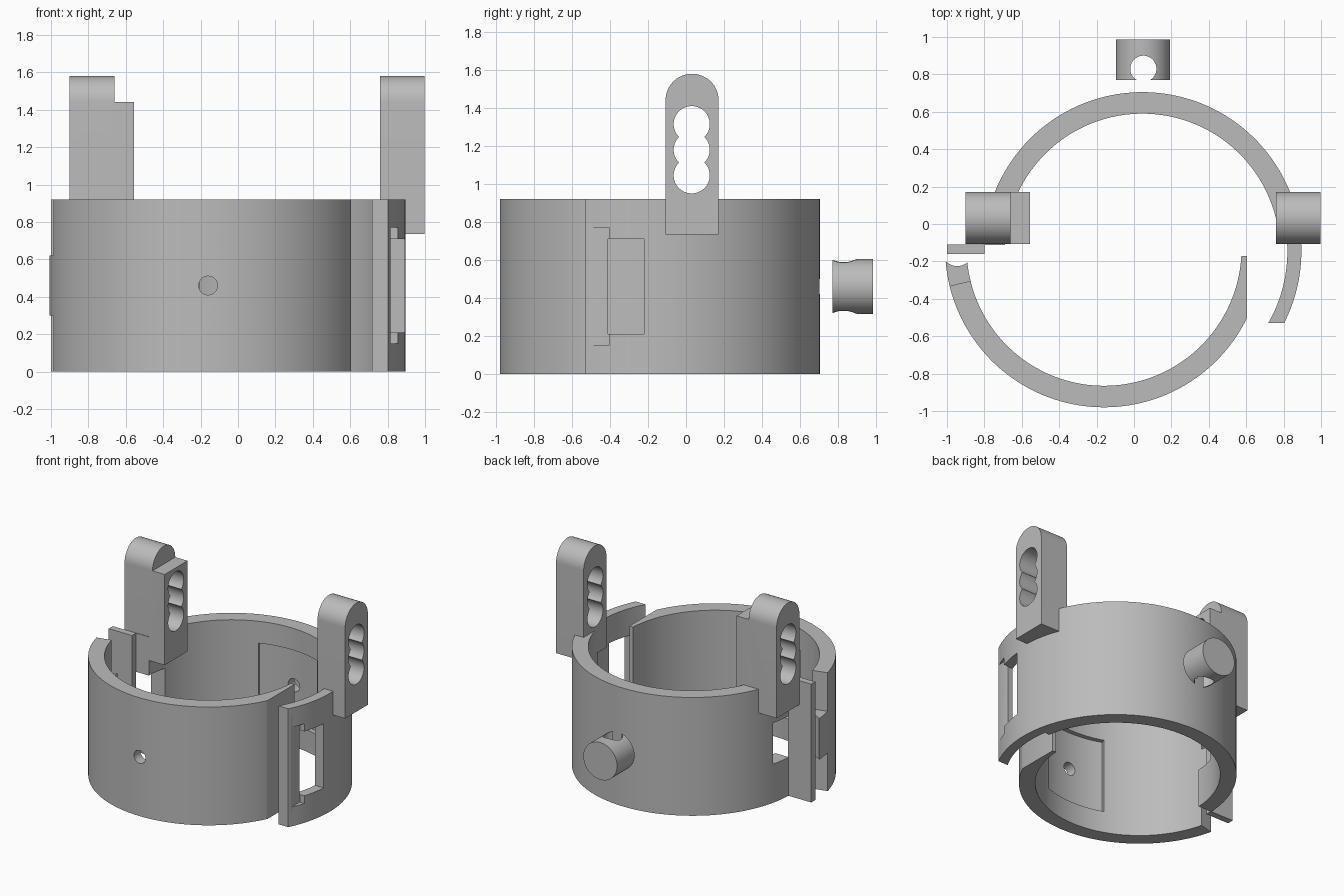
import bpy, bmesh, math
from mathutils import Matrix, Vector

if "Cube" in bpy.data.objects:
    bpy.data.objects.remove(bpy.data.objects["Cube"])

grey = bpy.data.materials.new("light_grey")
grey.diffuse_color = (0.5, 0.5, 0.5, 1)
grey.use_nodes = True
grey.node_tree.nodes["Principled BSDF"].inputs["Base Color"].default_value = grey.diffuse_color


def make(name, bm):
    bmesh.ops.recalc_face_normals(bm, faces=bm.faces)
    me = bpy.data.meshes.new(name)
    bm.to_mesh(me)
    bm.free()
    me.materials.append(grey)
    ob = bpy.data.objects.new(name, me)
    bpy.context.collection.objects.link(ob)
    return ob


def prism(name, pts, vec):
    """Extrude a closed outline of 3D points along a vector."""
    bm = bmesh.new()
    f = bm.faces.new([bm.verts.new(p) for p in pts])
    r = bmesh.ops.extrude_face_region(bm, geom=[f])
    vs = [g for g in r["geom"] if isinstance(g, bmesh.types.BMVert)]
    bmesh.ops.translate(bm, vec=Vector(vec), verts=vs)
    return make(name, bm)


def box(x0, x1, y0, y1, z0, z1):
    return prism("cutter", [(x0, y0, z0), (x1, y0, z0), (x1, y1, z0), (x0, y1, z0)],
                 (0, 0, z1 - z0))


def arc_wall(name, c, r0, r1, a0, a1, z0, z1):
    n = max(8, int(abs(a1 - a0) / 2))
    ang = [math.radians(a0 + (a1 - a0) * i / n) for i in range(n + 1)]
    pts = [(c[0] + r1 * math.cos(a), c[1] + r1 * math.sin(a), z0) for a in ang]
    pts += [(c[0] + r0 * math.cos(a), c[1] + r0 * math.sin(a), z0) for a in reversed(ang)]
    return prism(name, pts, (0, 0, z1 - z0))


def cyl(name, centre, r, length, axis):
    bm = bmesh.new()
    rot = {"X": Matrix.Rotation(math.pi / 2, 4, "Y"),
           "Y": Matrix.Rotation(math.pi / 2, 4, "X"), "Z": Matrix()}[axis]
    bmesh.ops.create_cone(bm, cap_ends=True, segments=64, radius1=r, radius2=r,
                          depth=length, matrix=Matrix.Translation(centre) @ rot)
    return make(name, bm)


def combine(ob, others, op="DIFFERENCE"):
    for c in others:
        m = ob.modifiers.new("bool", "BOOLEAN")
        m.operation, m.solver, m.object = op, "EXACT", c
        bpy.context.view_layer.update()
        me = bpy.data.meshes.new_from_object(
            ob.evaluated_get(bpy.context.evaluated_depsgraph_get()))
        ob.modifiers.clear()
        ob.data = me
        bpy.data.objects.remove(c)
    return ob


H = 0.92
R0, R1 = 0.735, 0.85
BACK, FRONT = (0.045, -0.145), (-0.16, -0.13)

# Back half of the band: thin slotted end on the right, window on the left
back_band = arc_wall("back_band", BACK, R0, R1, -40, 190, 0, H)
combine(back_band, [
    box(0.3, 1.2, -1.2, -0.53, -0.1, 1),
    box(-1.2, -0.3, -1.2, -0.112, -0.1, 1),
    arc_wall("cutter", BACK, 0.6, 0.775, -50, 10, -0.1, 1),
    box(0.815, 1.1, -0.6, -0.405, 0.15, 0.77),
    box(0.6, 1.1, -0.41, -0.22, 0.21, 0.71),
    box(-1.1, -0.5, -0.3, 0.05, 0.3, 0.62),
    arc_wall("cutter", BACK, 0.65, 0.77, 70, 110, 0.17, 0.75),
    cyl("cutter", (BACK[0], 0.65, 0.46), 0.05, 0.5, "Y"),
])

# Flange plate standing out from the left end of the back band
flange = box(-1.0, -0.8, -0.16, -0.11, 0, H)
flange.name = "end_flange"

# Front half of the band: flat right end, tongue on the left
front_band = arc_wall("front_band", FRONT, R0, R1, 185, 375, 0, H)
combine(front_band, [
    box(0.605, 1.2, -1.2, 0.5, -0.1, 1),
    box(0.3, 1.2, -0.17, 0.5, -0.1, 1),
    arc_wall("cutter", FRONT, 0.6, 1.0, 170, 193.7, 0.62, 1),
    arc_wall("cutter", FRONT, 0.6, 1.0, 170, 193.7, -0.1, 0.3),
    cyl("cutter", (-0.945, -0.14, 0.46), 0.085, 0.6, "Z"),
    arc_wall("cutter", FRONT, 0.65, 0.77, 250, 290, 0.17, 0.75),
    cyl("cutter", (FRONT[0], -0.9, 0.46), 0.05, 0.5, "Y"),
])


# Upright lugs with three overlapping holes
def lug(name, x0, x1):
    yc, hw, zc = 0.032, 0.14, 1.44
    pts = [(x0, yc - hw, 0.735), (x0, yc + hw, 0.735)]
    pts += [(x0, yc + hw * math.cos(math.pi * i / 32), zc + hw * math.sin(math.pi * i / 32))
            for i in range(33)]
    return prism(name, pts, (x1 - x0, 0, 0))


def lug_holes(x):
    return [cyl("cutter", (x, 0.03, z), 0.095, 1.0, "X") for z in (1.315, 1.18, 1.045)]


right_lug = combine(lug("right_lug", 0.76, 0.997), lug_holes(0.88))
left_lug = lug("left_lug", -0.9, -0.66)
combine(left_lug, [box(-0.7, -0.555, -0.108, 0.172, 0.735, 1.44)], "UNION")
combine(left_lug, lug_holes(-0.73))

# Loose peg behind the band with a snap-in cross hole
peg = cyl("peg", (0.048, 0.878, 0.46), 0.145, 0.215, "Y")
combine(peg, [cyl("cutter", (0.05, 0.83, 0.46), 0.07, 0.6, "Z")])

# Smooth curved walls, keep edges sharp
bpy.ops.object.select_all(action="DESELECT")
for ob in bpy.context.collection.objects:
    ob.select_set(True)
    bpy.context.view_layer.objects.active = ob
bpy.ops.object.shade_smooth_by_angle(angle=math.radians(30))
